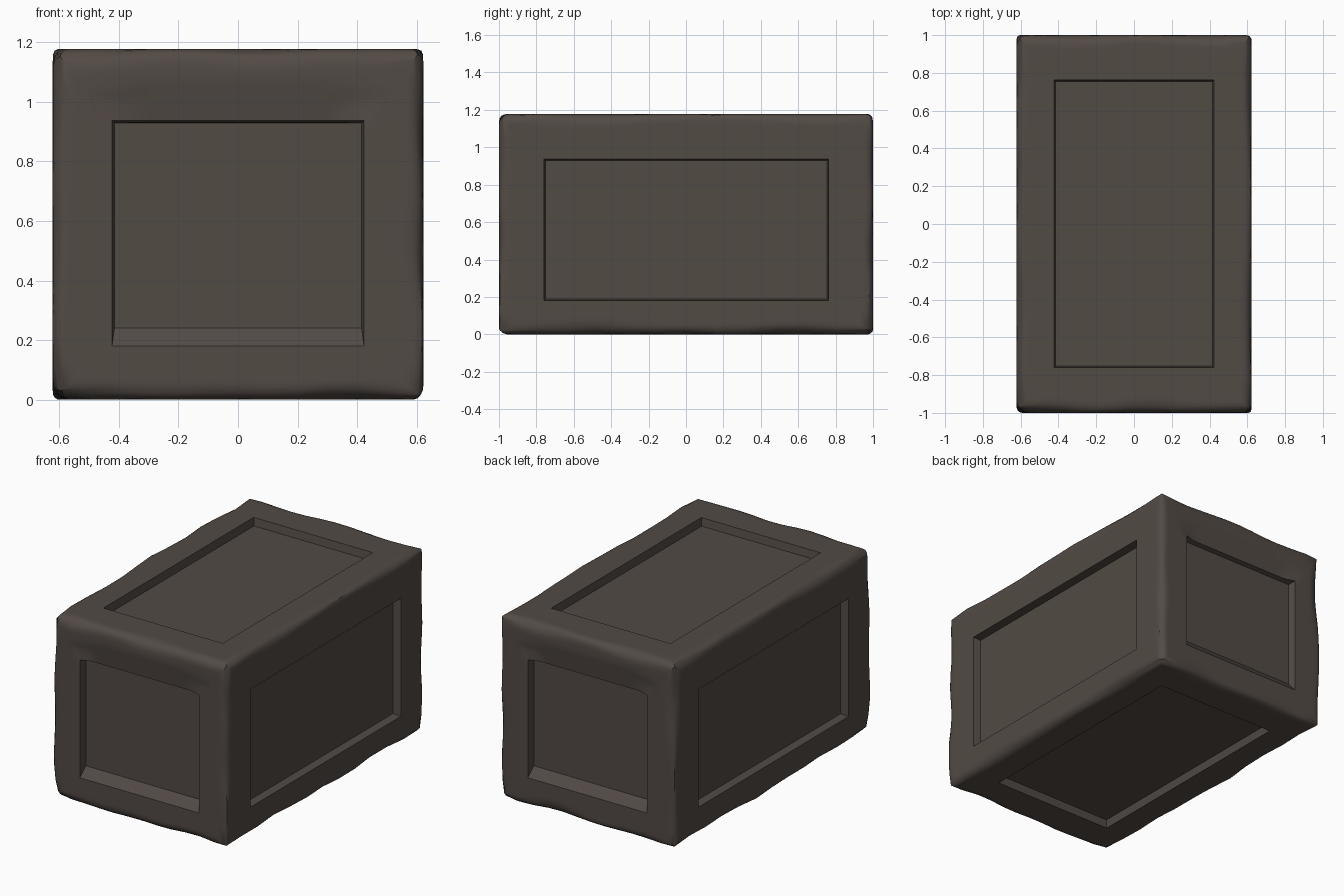
import bpy, bmesh
from mathutils import Vector, noise

if "Cube" in bpy.data.objects:
    bpy.data.objects.remove(bpy.data.objects["Cube"])

LO, HI = Vector((-0.622, -1.0, 0.0)), Vector((0.622, 1.0, 1.178))   # outer block
IN_LO, IN_HI = (-0.423, -0.76, 0.18), (0.423, 0.763, 0.937)         # panel limits
DEPTH = 0.05

bm = bmesh.new()


def ring(axis, level, lo, hi):
    """Four corners of a rectangle lying across the given axis."""
    u, v = [a for a in range(3) if a != axis]
    verts = []
    for a, b in ((lo, lo), (hi, lo), (hi, hi), (lo, hi)):
        p = [0, 0, 0]
        p[axis], p[u], p[v] = level, a[u], b[v]
        verts.append(bm.verts.new(p))
    return verts


# Six sides: flat frame, recess wall and sunken panel
for axis in range(3):
    for level, sign in ((LO[axis], 1), (HI[axis], -1)):
        floor_lo = [c + 0.008 for c in IN_LO]
        floor_hi = [c - 0.008 for c in IN_HI]
        if axis == 1:
            floor_lo[2] = 0.24          # sloping sill on the two ends
        rings = [ring(axis, level, LO, HI),
                 ring(axis, level, IN_LO, IN_HI),
                 ring(axis, level + sign * DEPTH, floor_lo, floor_hi)]
        for r0, r1 in zip(rings, rings[1:]):
            for i in range(4):
                j = (i + 1) % 4
                bm.faces.new((r0[i], r0[j], r1[j], r1[i]))
        bm.faces.new(rings[2])

bmesh.ops.remove_doubles(bm, verts=bm.verts[:], dist=0.0001)
bmesh.ops.recalc_face_normals(bm, faces=bm.faces[:])
bmesh.ops.subdivide_edges(bm, edges=bm.edges[:], cuts=11, use_grid_fill=True)

for v in bm.verts:
    p = v.co.copy()
    # End rails lean inward slightly toward the panel
    if abs(p.y) > 0.97 and abs(p.x) < 0.415 and 0.93 < p.z < 1.08:
        p.y -= (0.022 if p.y > 0 else -0.022) * (1.08 - p.z) / 0.145
    # Worn outer edges: rounding radius varies along each edge
    r = 0.05 + 0.06 * noise.noise(p * 3.1 + Vector((5.3, 1.7, 8.2)))
    r = min(max(r, 0.015), 0.1)
    q = Vector([min(max(p[i], LO[i] + r), HI[i] - r) for i in range(3)])
    d = p - q
    if sum(abs(c) > 1e-6 for c in d) > 1:
        if d.length > r:
            p = q + d.normalized() * r
    v.co = p

mesh = bpy.data.meshes.new("crate_body")
bm.to_mesh(mesh)
bm.free()
crate = bpy.data.objects.new("crate_body", mesh)
bpy.context.collection.objects.link(crate)

mat = bpy.data.materials.new("dark brown grey")
mat.diffuse_color = (0.085, 0.069, 0.059, 1)
mat.use_nodes = True
mat.node_tree.nodes["Principled BSDF"].inputs["Base Color"].default_value = mat.diffuse_color
mesh.materials.append(mat)

bpy.context.view_layer.objects.active = crate
crate.select_set(True)
bpy.ops.object.shade_smooth_by_angle(angle=0.6)
